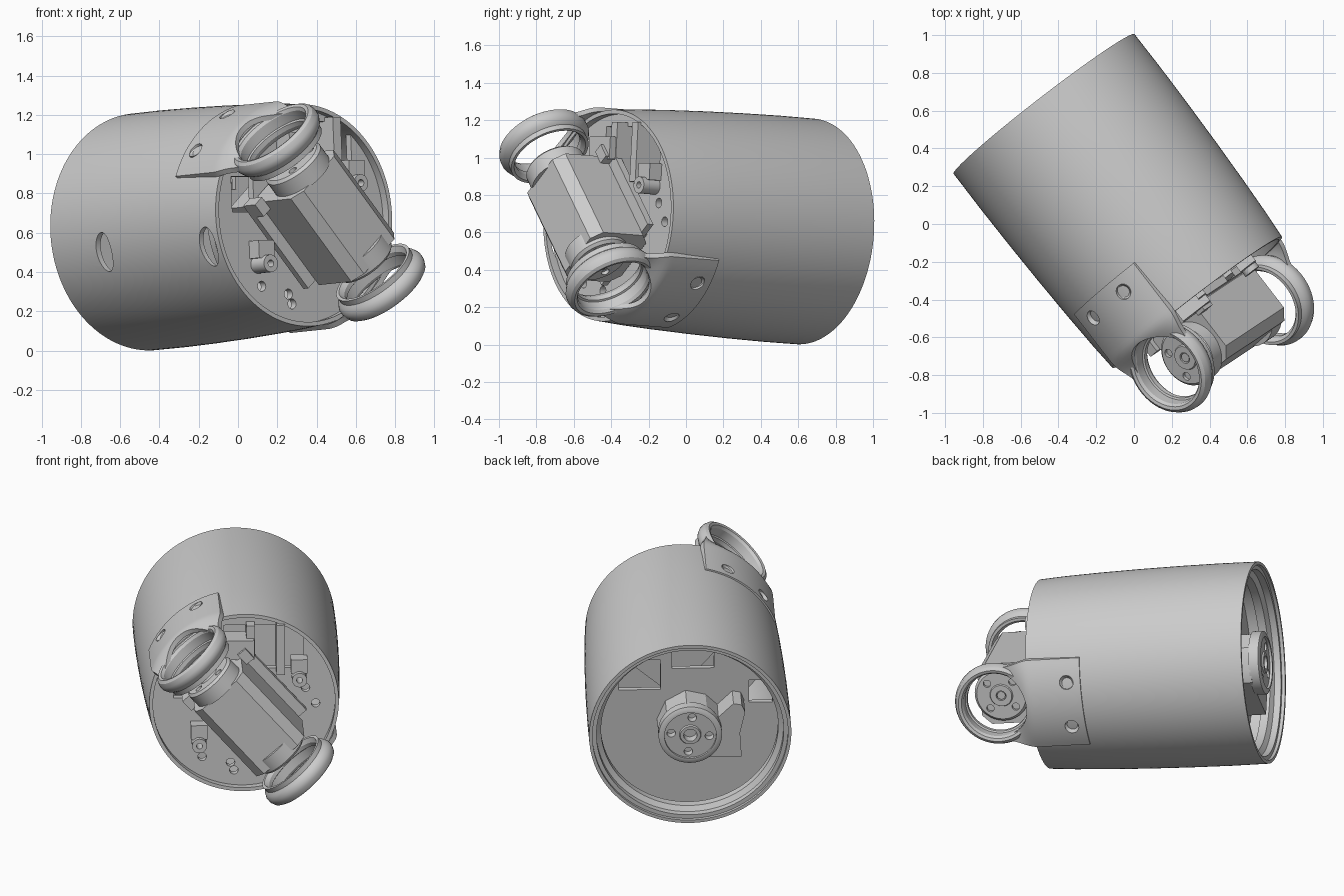
import bpy, bmesh, math
from mathutils import Matrix, Vector

if "Cube" in bpy.data.objects:
    bpy.data.objects.remove(bpy.data.objects["Cube"])

# Frames: origin at the middle of the front rim, local -Y is forward along the tube axis
d = Vector((0.61, -0.79, 0.064)).normalized()
w = Vector((0.79, 0.61, 0)).normalized()
v = w.cross(-d).normalized()
TUBE = Matrix.Translation((0.335, -0.415, 0.69)) @ Matrix((w, -d, v)).transposed().to_4x4()
JOINT = TUBE @ Matrix.Rotation(math.radians(49), 4, 'Y')   # local X = joint axis
FWD = Matrix.Rotation(math.radians(90), 4, 'X')            # lathe axis -> forward
SIDE = Matrix.Rotation(math.radians(90), 4, 'Y')           # lathe axis -> local X
T = Matrix.Translation


def finish(name, bm, mat):
    bmesh.ops.recalc_face_normals(bm, faces=bm.faces[:])
    me = bpy.data.meshes.new(name)
    bm.to_mesh(me)
    bm.free()
    ob = bpy.data.objects.new(name, me)
    ob.matrix_world = mat
    bpy.context.collection.objects.link(ob)
    return ob


def lathe(name, prof, mat, n=96):
    # closed (radius, height) loop spun round local Z
    bm = bmesh.new()
    rings = [[bm.verts.new((r * math.cos(2 * math.pi * i / n), r * math.sin(2 * math.pi * i / n), z))
              for r, z in prof] for i in range(n)]
    for i in range(n):
        a, b = rings[i], rings[(i + 1) % n]
        for j in range(len(prof)):
            k = (j + 1) % len(prof)
            bm.faces.new((a[j], a[k], b[k], b[j]))
    return finish(name, bm, mat)


def cyl(name, r, z0, z1, mat, n=32):
    bm = bmesh.new()
    bmesh.ops.create_cone(bm, cap_ends=True, segments=n, radius1=r, radius2=r, depth=z1 - z0,
                          matrix=T((0, 0, (z0 + z1) / 2)))
    return finish(name, bm, mat)


def box(name, lo, hi, mat, bevel=0):
    lo, hi = Vector(lo), Vector(hi)
    bm = bmesh.new()
    bmesh.ops.create_cube(bm, size=1, matrix=T((lo + hi) / 2) @ Matrix.Diagonal((*(hi - lo), 1)))
    if bevel:   # chamfer the edges along local X
        es = [e for e in bm.edges if abs((e.verts[0].co - e.verts[1].co).x) > 1e-4]
        bmesh.ops.bevel(bm, geom=es, offset=bevel, segments=1, affect='EDGES')
    return finish(name, bm, mat)


def prism(name, pts, z0, z1, mat):
    bm = bmesh.new()
    f = bm.faces.new([bm.verts.new((x, y, z0)) for x, y in pts])
    g = bmesh.ops.extrude_face_region(bm, geom=[f])['geom']
    bmesh.ops.translate(bm, vec=(0, 0, z1 - z0), verts=[e for e in g if isinstance(e, bmesh.types.BMVert)])
    return finish(name, bm, mat)


def cut(ob, cutters):
    for c in cutters:
        c.hide_render = True
        m = ob.modifiers.new('cut', 'BOOLEAN')
        m.operation, m.solver, m.object = 'DIFFERENCE', 'EXACT', c
    bpy.context.view_layer.update()
    me = bpy.data.meshes.new_from_object(ob.evaluated_get(bpy.context.evaluated_depsgraph_get()))
    ob.modifiers.clear()
    ob.data = me
    for c in cutters:
        bpy.data.objects.remove(c)


# Slightly barrelled tube with a stepped rear rim and two side slots
L = -1.33
shell = lathe('tube_shell', [(.605, L), (.606, -1.1), (.603, -.85), (.597, -.6), (.588, -.35), (.578, -.15),
                             (.567, 0), (.545, 0), (.545, -.02), (.56, -.3), (.575, -.8), (.575, -1.2),
                             (.53, -1.2), (.53, -1.25), (.56, -1.27), (.56, -1.31), (.585, -1.31), (.585, L)],
              TUBE @ FWD, 128)
cut(shell, [cyl('slot', 1, -.7, -.45, TUBE @ T((0, y, z)) @ Matrix.Diagonal((1, .06, .1, 1)) @ SIDE)
            for y, z in ((.91, -.13), (.09, -.155))])

# Front bulkhead with open upper part and screw holes
front = cyl('front_bulkhead', .556, -.09, -.05, TUBE @ FWD, 96)
cut(front, [box('c', (-.12, -1, .2), (.36, 1, .48), TUBE),
            box('c', (-.42, -1, .02), (-.28, 1, .2), TUBE)] +
    [cyl('c', .026, -.3, .3, TUBE @ T((x, 0, z)) @ FWD, 20)
     for x, z in ((-.08, -.40), (-.06, -.45), (.37, .07), (.43, -.03), (-.25, -.36))])

# Rear bulkhead with openings
rear = cyl('rear_bulkhead', .58, -1.13, -1.1, TUBE @ FWD, 96)
cut(rear, [box('c', (.17, .8, .2), (.42, 1.4, .4), TUBE), box('c', (-.15, .8, .34), (.1, 1.4, .5), TUBE),
           box('c', (-.5, .8, .1), (-.36, 1.4, .25), TUBE)])

# Rear output: round flange on an angled carrier
carrier = prism('rear_carrier', [(-.10, .16), (.02, .19), (.14, .12), (.19, 0), (.14, -.13), (.08, -.18),
                                 (-.31, -.18), (-.30, -.02), (-.33, .12), (-.31, .17), (-.26, .18), (-.17, .09)],
                -1.29, -1.13, TUBE @ FWD)
flange = lathe('rear_flange', [(.04, -1.28), (.19, -1.28), (.19, -1.34), (.17, -1.35), (.155, -1.35),
                               (.155, -1.335), (.065, -1.335), (.06, -1.345), (.04, -1.345)], TUBE @ FWD, 64)
cut(flange, [cyl('c', .026, -1.5, -1.2, TUBE @ T((.115 * math.cos(a), 0, .115 * math.sin(a))) @ FWD, 20)
             for a in (.1, 1.67, 3.24, 4.81)])

# Joint motor: chamfered body, mounting bracket, end caps
box('motor_body', (-.25, -.35, -.19), (.31, .03, .19), JOINT, .055)
box('motor_back_block', (-.2, -.04, -.15), (.26, .3, .15), JOINT)
box('motor_bracket', (-.22, -.02, -.25), (.28, .02, .25), JOINT)
for z in (-.22, .22):
    box('bracket_ear', (-.28, -.08, z - .03), (-.2, .02, z + .03), JOINT)

# Posts on the bulkhead, ribs across its opening
for x, z in ((-.27, -.25), (.33, .16)):
    lathe('standoff', [(.018, -.06), (.045, -.06), (.045, .06), (.018, .06)], TUBE @ T((x, 0, z)) @ FWD, 24)
    box('standoff_block', (x - .05, -.03, z + .03), (x + .05, .06, z + .12), TUBE)
for x in (.04, .22):
    box('upper_rib', (x - .025, -.02, .18), (x + .025, .2, .5), TUBE)
box('cable_guard', (-.12, -.06, .3), (.06, .1, .42), TUBE)


def yoke(tag, M):
    # Curved tab on the tube blending into a flat ring
    bm = bmesh.new()
    ny, nz, grid = 24, 20, []
    for i in range(ny + 1):
        s = -.335 + .5 * i / ny
        t = min(max((s + .02) / .17, 0), 1)
        t = t * t * (3 - 2 * t)
        half = .275 - .04 * t
        row = []
        for j in range(nz + 1):
            z = half * (2 * j / nz - 1)
            x = (1 - t) * math.sqrt(.597 ** 2 - z * z) + t * .515
            row.append((bm.verts.new((x, -s, z)), bm.verts.new((x - .03, -s, z))))
        grid.append(row)
    for k in (0, 1):
        for i in range(ny):
            for j in range(nz):
                bm.faces.new([grid[a][b][k] for a, b in ((i, j), (i + 1, j), (i + 1, j + 1), (i, j + 1))])
    loop = ([(i, 0) for i in range(ny)] + [(ny, j) for j in range(nz)] +
            [(i, nz) for i in range(ny, 0, -1)] + [(0, j) for j in range(nz, 0, -1)])
    for (a, b), (c, e) in zip(loop, loop[1:] + loop[:1]):
        bm.faces.new((grid[a][b][0], grid[c][e][0], grid[c][e][1], grid[a][b][1]))
    tab = finish(tag + '_yoke_tab', bm, M)
    cut(tab, [cyl('c', .2, .2, .9, M @ T((0, -.21, 0)) @ SIDE, 64)] +
        [cyl('c', .042, .2, .9, M @ T((0, .25, z)) @ SIDE, 24) for z in (-.14, .14)])
    for z in (-.14, .14):
        lathe(tag + '_screw_seat', [(.018, .555), (.042, .575), (.042, .545), (.018, .545)],
              M @ T((0, .25, z)) @ SIDE, 24)
    lathe(tag + '_yoke_ring', [(.188, .43), (.205, .405), (.222, .405), (.222, .435), (.24, .45), (.252, .475),
                               (.252, .5), (.242, .525), (.225, .537), (.208, .532), (.198, .515),
                               (.198, .46), (.188, .455)], M @ T((0, -.21, 0)) @ SIDE, 72)
    # Motor output disc facing the ring
    disc = lathe(tag + '_output_disc', [(.03, .24), (.165, .24), (.165, .33), (.15, .345), (.07, .345),
                                        (.065, .355), (.03, .355)], M @ T((0, -.21, 0)) @ SIDE, 48)
    cut(disc, [cyl('c', .023, .325, .5, M @ T((0, -.21 + .11 * math.cos(a), .11 * math.sin(a))) @ SIDE, 16)
               for a in (.8, 2.37, 3.94, 5.51)])
    cyl(tag + '_centre_screw', .025, .24, .35, M @ T((0, -.21, 0)) @ SIDE, 16)


yoke('lower', JOINT)
yoke('upper', JOINT @ Matrix.Rotation(math.pi, 4, 'Y'))

# Smooth shading with crisp edges
bpy.ops.object.select_all(action='SELECT')
bpy.context.view_layer.objects.active = shell
bpy.ops.object.shade_smooth_by_angle(angle=math.radians(30))
